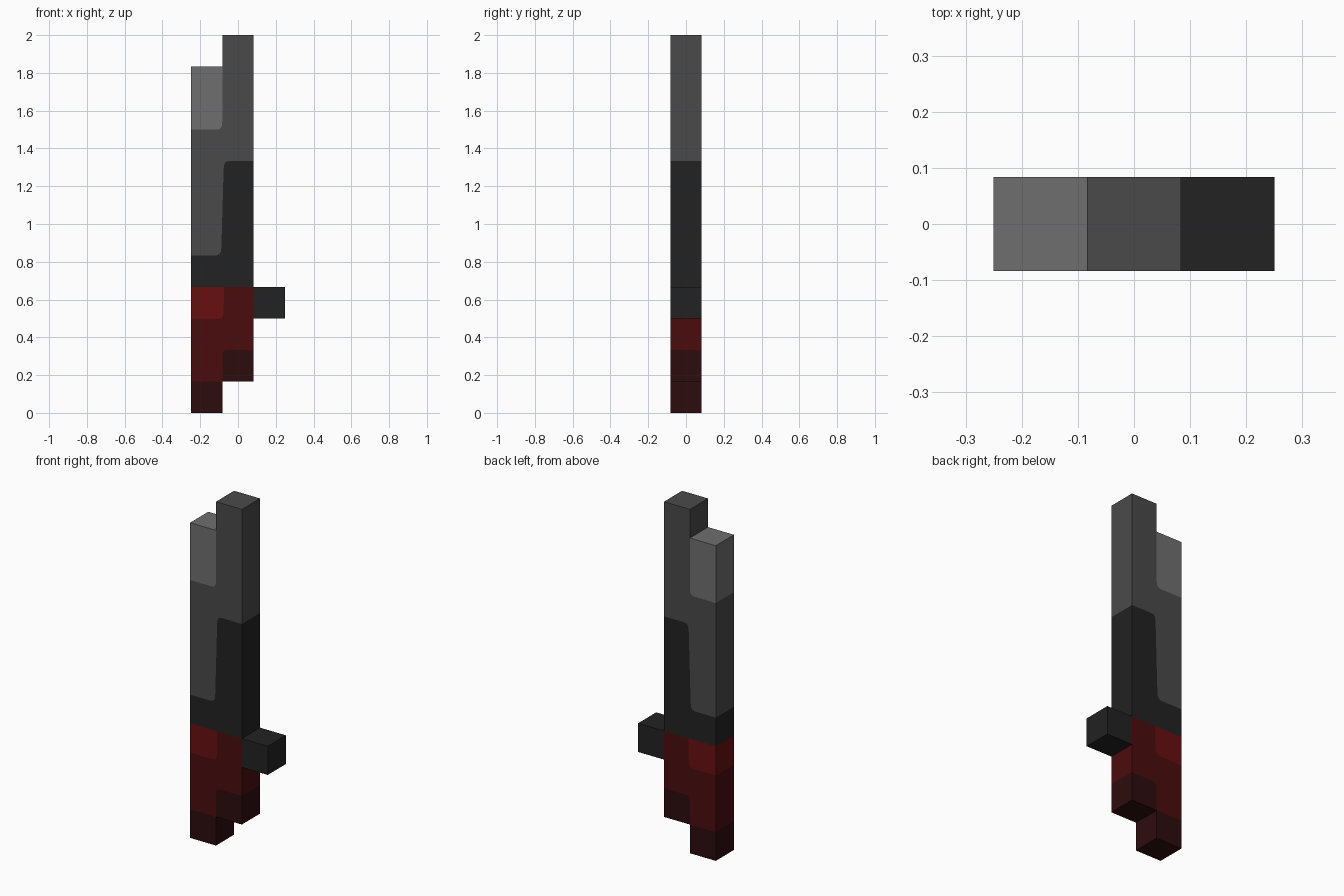
import bpy, bmesh

cube = bpy.data.objects.get("Cube")
if cube:
    bpy.data.objects.remove(cube)

U = 1 / 6          # block size
H = U / 2          # half a block
L = -0.25          # outer edge of the short column


def material(name, r, g, b):
    lin = [((c / 255 + 0.055) / 1.055) ** 2.4 if c > 10 else c / 255 / 12.92
           for c in (r, g, b)]
    m = bpy.data.materials.new(name)
    m.use_nodes = True
    m.diffuse_color = (*lin, 1)
    m.node_tree.nodes["Principled BSDF"].inputs["Base Color"].default_value = (*lin, 1)
    return m


light_grey = material("light grey", 111, 111, 111)
mid_grey = material("mid grey", 74, 74, 74)
black = material("charcoal black", 34, 34, 34)
bright_red = material("bright red", 104, 15, 15)
mid_red = material("deep red", 74, 12, 13)
dark_red = material("dark red", 45, 12, 14)


def slab(name, regions):
    """Extrude touching (x, z) colour regions into one solid, one block thick."""
    bm = bmesh.new()
    mats, verts = [], {}

    def vert(p):
        key = (round(p[0], 4), round(p[1], 4))
        if key not in verts:
            verts[key] = bm.verts.new((p[0], -H, p[1]))
        return verts[key]

    for mat, outline in regions:
        if mat not in mats:
            mats.append(mat)
        bm.faces.new([vert(p) for p in outline]).material_index = mats.index(mat)
    front = bm.faces[:]
    colour = {e: e.link_faces[0].material_index for e in bm.edges if e.is_boundary}
    # back copy, then side walls along the outer border only
    for f in front:
        back = [(v.co.x, v.co.z) for v in f.verts]
        for x, z in back:
            key = ("back", round(x, 4), round(z, 4))
            if key not in verts:
                verts[key] = bm.verts.new((x, H, z))
        g = bm.faces.new([verts[("back", round(x, 4), round(z, 4))] for x, z in back])
        g.material_index = f.material_index
    for e, idx in colour.items():
        a, b = e.verts
        c, d = [verts[("back", round(v.co.x, 4), round(v.co.z, 4))] for v in (b, a)]
        bm.faces.new((a, b, c, d)).material_index = idx
    bmesh.ops.recalc_face_normals(bm, faces=bm.faces[:])
    me = bpy.data.meshes.new(name)
    bm.to_mesh(me)
    bm.free()
    for m in mats:
        me.materials.append(m)
    ob = bpy.data.objects.new(name, me)
    bpy.context.collection.objects.link(ob)
    return ob


# Blade: rounded colour borders stepping down from light to black
tip_edge = [(L, 9 * U), (-0.107, 9 * U), (-0.092, 1.506), (-0.085, 1.52), (-H, 1.54)]
core_edge = [(L, 5 * U), (-0.115, 5 * U), (-0.098, 0.84), (-0.09, 0.855), (-0.088, 0.88),
             (-0.076, 1.29), (-0.072, 1.318), (-0.063, 1.33), (-0.045, 8 * U), (H, 8 * U)]
slab("blade", [
    (light_grey, tip_edge + [(-H, 11 * U), (L, 11 * U)]),
    (mid_grey, core_edge + [(H, 2), (-H, 2), (-H, 11 * U)] + tip_edge[::-1]),
    (black, [(L, 4 * U), (H, 4 * U)] + core_edge[::-1]),
])

# Handle: bright corner patch, deep red body, dark stepped end
patch_edge = [(L, 0.497), (-0.105, 0.497), (-0.088, 0.501), (-0.079, 0.512),
              (-0.076, 0.53), (-0.074, 4 * U)]
end_edge = [(-H, U), (-H, 0.305), (-0.079, 0.322), (-0.07, 0.331), (-0.05, 2 * U), (H, 2 * U)]
slab("handle", [
    (bright_red, patch_edge + [(L, 4 * U)]),
    (mid_red, [(L, U)] + end_edge + [(H, 4 * U)] + patch_edge[::-1]),
    (dark_red, [(H, U)] + end_edge[::-1]),
    (dark_red, [(L, 0), (-H, 0), (-H, U), (L, U)]),
])

# Guard: single block on the side
slab("guard", [(black, [(H, 3 * U), (0.25, 3 * U), (0.25, 4 * U), (H, 4 * U)])])
